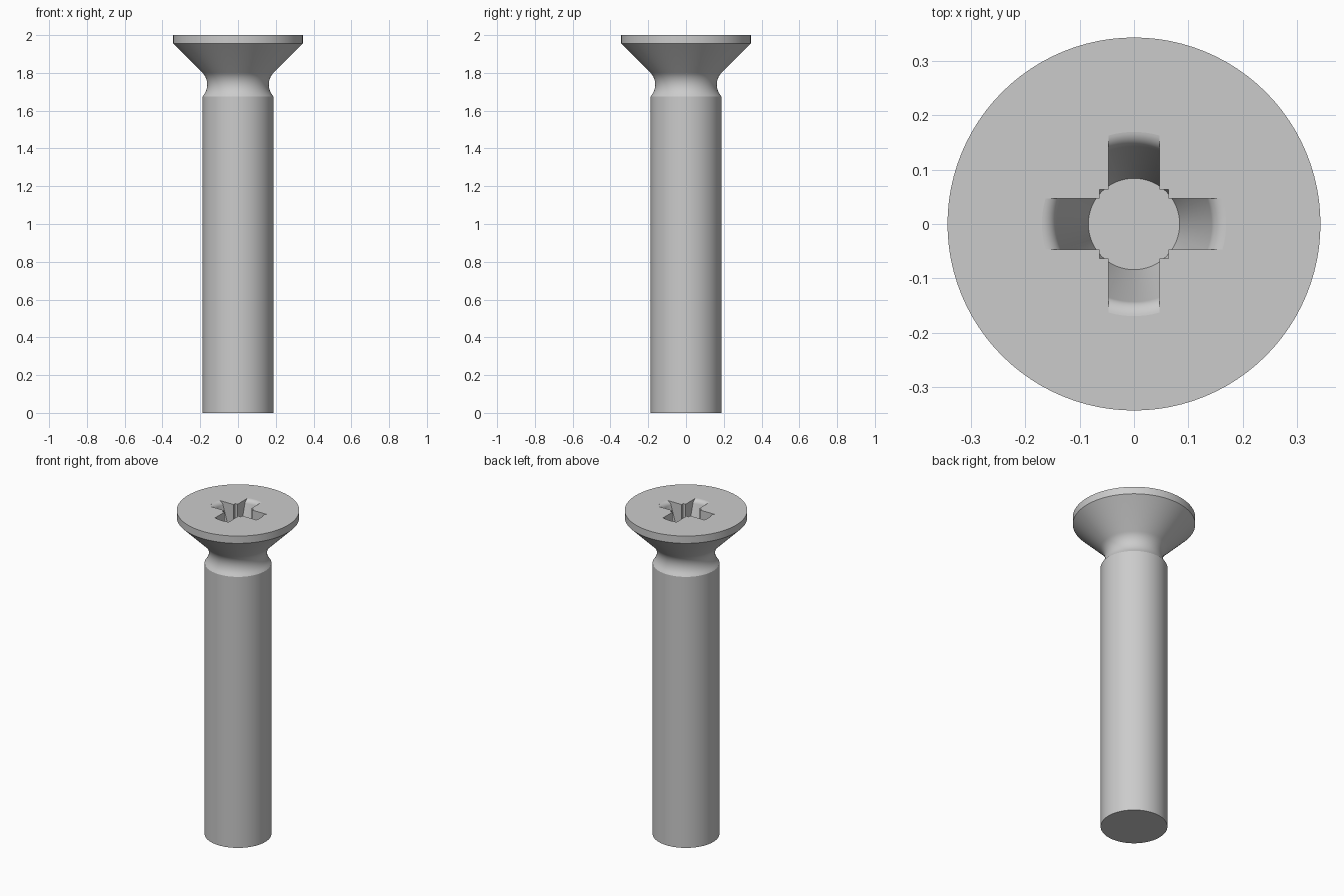
import bpy, bmesh, math
from mathutils import Vector

if "Cube" in bpy.data.objects:
    bpy.data.objects.remove(bpy.data.objects["Cube"], do_unlink=True)

TOP = 2.0
SEGMENTS = 96
FLOOR = 1.76          # depth level where the recess wings end
BORE = 0.083          # radius of the central recess

steel = bpy.data.materials.new("steel grey")
steel.use_nodes = True
steel.diffuse_color = (0.6, 0.6, 0.6, 1)
steel.node_tree.nodes["Principled BSDF"].inputs["Base Color"].default_value = (0.6, 0.6, 0.6, 1)


def add_object(name, bm):
    bmesh.ops.recalc_face_normals(bm, faces=bm.faces)
    mesh = bpy.data.meshes.new(name)
    bm.to_mesh(mesh)
    bm.free()
    mesh.materials.append(steel)
    obj = bpy.data.objects.new(name, mesh)
    bpy.context.collection.objects.link(obj)
    return obj


def lathe(name, profile):
    """Revolve (radius, height) points around the z axis."""
    bm = bmesh.new()
    verts = [bm.verts.new((r, 0, z)) for r, z in profile]
    edges = [bm.edges.new(pair) for pair in zip(verts, verts[1:])]
    bmesh.ops.spin(bm, geom=verts + edges, cent=(0, 0, 0), axis=(0, 0, 1),
                   angle=math.tau, steps=SEGMENTS, use_duplicate=False)
    bmesh.ops.remove_doubles(bm, verts=bm.verts, dist=1e-5)
    return add_object(name, bm)


def arc(cx, cz, radius, start, end, steps):
    angles = [math.radians(start + (end - start) * i / steps) for i in range(steps + 1)]
    return [(cx + radius * math.cos(a), cz + radius * math.sin(a)) for a in angles]


def boolean(target, cutter, operation):
    mod = target.modifiers.new(operation.lower(), 'BOOLEAN')
    mod.operation = operation
    mod.solver = 'EXACT'
    mod.object = cutter
    bpy.ops.object.select_all(action='DESELECT')
    bpy.context.view_layer.objects.active = target
    target.select_set(True)
    bpy.ops.object.modifier_apply(modifier=mod.name)
    bpy.data.objects.remove(cutter, do_unlink=True)


# Shank, undercut neck and countersunk head as one turned body
neck = arc(0.253, 1.738, 0.09, 222.7, 135, 14)
screw = lathe("countersunk_screw",
              [(0, 0), (0.187, 0), (0.187, 1.675)] + neck[1:]
              + [(0.343, 1.955), (0.343, TOP), (0, TOP)])

# Tapered recess wings with a rounded lip
lip = arc(0.172, 1.97, 0.03, 167, 95, 10)
wings = lathe("recess_wings", [(0, FLOOR + 0.002), (BORE + 0.001, FLOOR + 0.002)] + lip
              + [(lip[-1][0], TOP + 0.05), (0, TOP + 0.05)])

# Cross outline with small square notches in the inner corners
quarter = [(0.3, -0.047), (0.3, 0.047), (0.063, 0.047), (0.063, 0.063), (0.047, 0.063)]
outline = []
for x, y in [(0, 0)]:
    for turn in range(4):
        for px, py in quarter:
            for _ in range(turn):
                px, py = -py, px
            outline.append((px, py))
bm = bmesh.new()
base = bm.faces.new([bm.verts.new((x, y, 1.6)) for x, y in outline])
grown = bmesh.ops.extrude_face_region(bm, geom=[base])["geom"]
bmesh.ops.translate(bm, vec=Vector((0, 0, 0.6)),
                    verts=[v for v in grown if isinstance(v, bmesh.types.BMVert)])
cross = add_object("recess_cross", bm)

# Central bore with a shallow conical bottom
bore = lathe("recess_bore", [(0, FLOOR - 0.044), (BORE, FLOOR), (BORE, TOP + 0.06), (0, TOP + 0.06)])

boolean(wings, cross, 'INTERSECT')
boolean(screw, wings, 'DIFFERENCE')
boolean(screw, bore, 'DIFFERENCE')

bpy.ops.object.select_all(action='DESELECT')
screw.select_set(True)
bpy.context.view_layer.objects.active = screw
bpy.ops.object.shade_smooth_by_angle(angle=math.radians(28))
